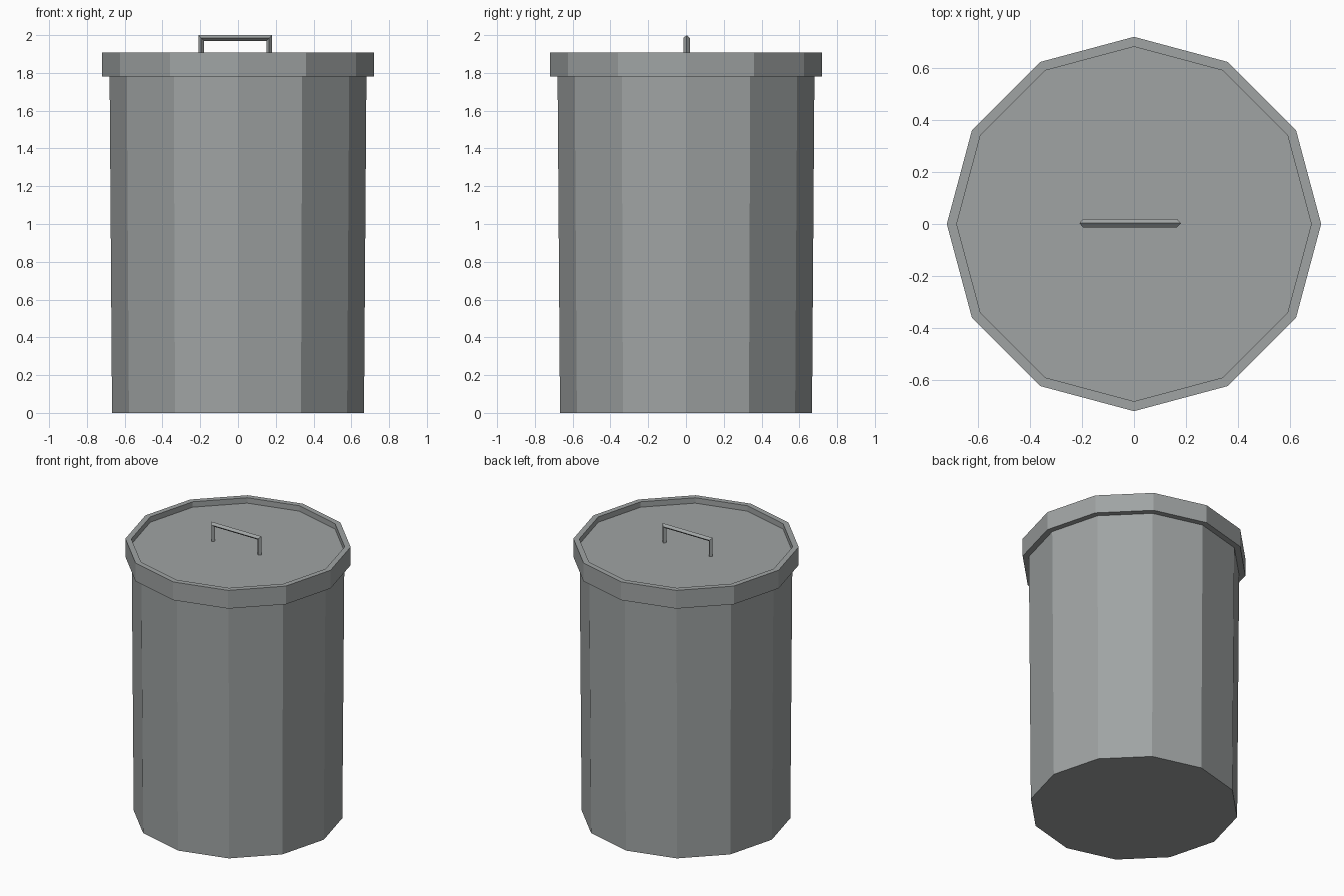
import bpy, bmesh, math

if "Cube" in bpy.data.objects:
    bpy.data.objects.remove(bpy.data.objects["Cube"])

SIDES = 12

grey = bpy.data.materials.new("galvanised grey")
grey.diffuse_color = (0.35, 0.37, 0.37, 1)
grey.use_nodes = True
grey.node_tree.nodes["Principled BSDF"].inputs["Base Color"].default_value = grey.diffuse_color


def make_object(name, bm):
    bmesh.ops.recalc_face_normals(bm, faces=bm.faces)
    mesh = bpy.data.meshes.new(name)
    bm.to_mesh(mesh)
    bm.free()
    mesh.materials.append(grey)
    obj = bpy.data.objects.new(name, mesh)
    bpy.context.collection.objects.link(obj)
    return obj


def ring(bm, r, z):
    return [bm.verts.new((r * math.cos(i * math.tau / SIDES),
                          r * math.sin(i * math.tau / SIDES), z))
            for i in range(SIDES)]


def bridge(bm, a, b):
    n = len(a)
    for i in range(n):
        j = (i + 1) % n
        bm.faces.new((a[i], a[j], b[j], b[i]))


def lathe(name, profile):
    """Skin 12-sided rings along an (r, z) profile and cap both ends."""
    bm = bmesh.new()
    rings = [ring(bm, r, z) for r, z in profile]
    for a, b in zip(rings, rings[1:]):
        bridge(bm, a, b)
    bm.faces.new(rings[0])
    bm.faces.new(rings[-1])
    return make_object(name, bm)


# Slightly tapered bin body
lathe("bin_body", [(0.667, 0), (0.68, 1.80)])

# Lid with overhanging skirt and raised rim around a sunken top
lathe("lid", [(0.675, 1.78), (0.72, 1.78), (0.72, 1.908),
              (0.682, 1.908), (0.682, 1.87)])

# Handle: diamond section swept along a mitred U path
T, W, YC = 0.015, 0.017, 0.003
L, R, TOP, BASE = -0.195, 0.165, 1.985, 1.865
path = [(L, BASE, -1, 0), (L, TOP, -1, 1), (R, TOP, 1, 1), (R, BASE, 1, 0)]
bm = bmesh.new()
sections = []
for x, z, ox, oz in path:
    sections.append([bm.verts.new((x + s * T * ox, YC + w, z + s * T * oz))
                     for s, w in ((1, 0), (0, W), (-1, 0), (0, -W))])
for a, b in zip(sections, sections[1:]):
    bridge(bm, a, b)
bm.faces.new(sections[0])
bm.faces.new(sections[-1])
make_object("lid_handle", bm)
